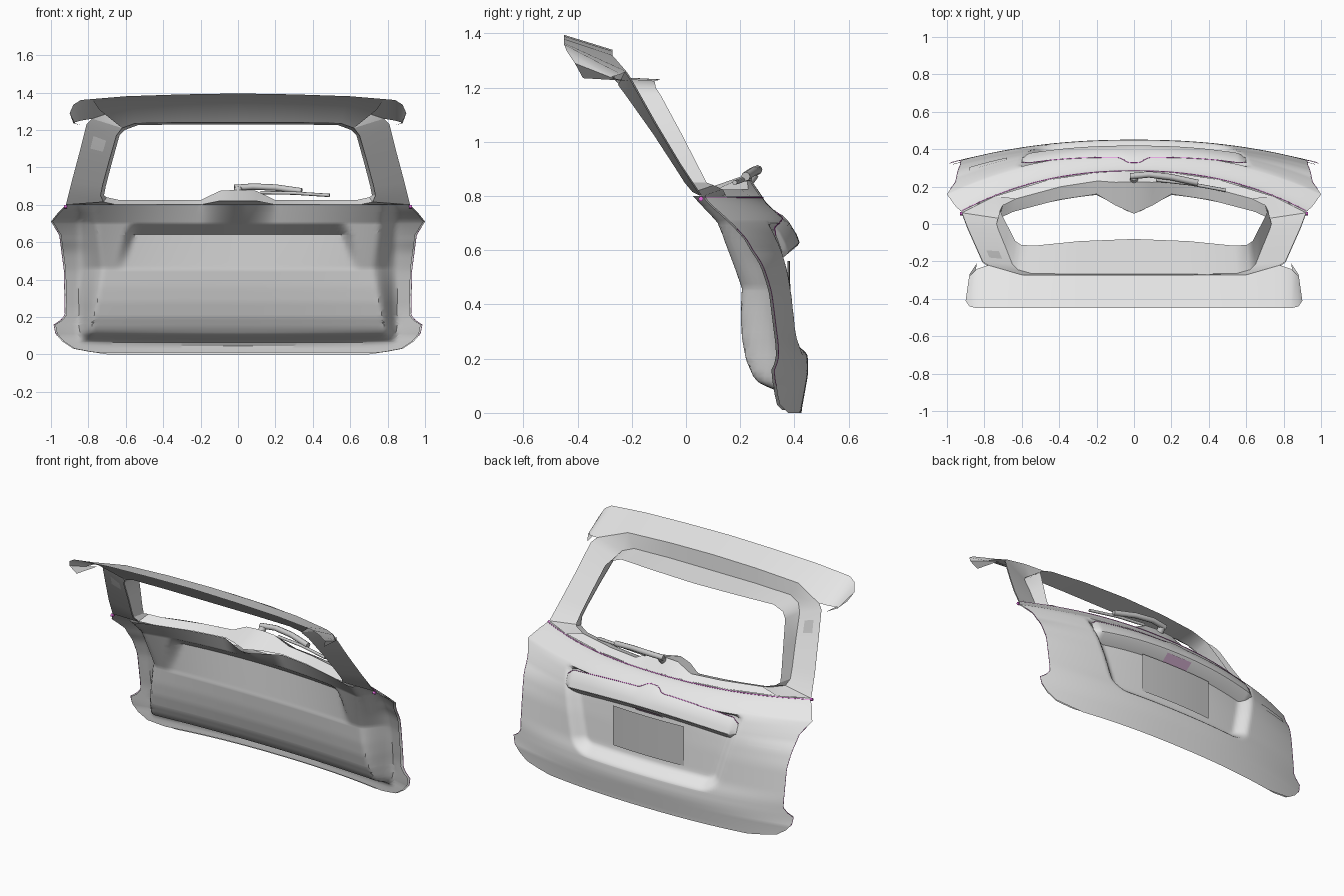
import bpy, bmesh, math
from mathutils import Vector

cube = bpy.data.objects.get("Cube")
if cube:
    bpy.data.objects.remove(cube, do_unlink=True)


def material(name, rgb):
    m = bpy.data.materials.new(name)
    m.use_nodes = True
    m.diffuse_color = (*rgb, 1)
    m.node_tree.nodes["Principled BSDF"].inputs["Base Color"].default_value = (*rgb, 1)
    return m


BODY = material("body grey", (0.8, 0.8, 0.8))
TRIM = material("trim grey", (0.58, 0.58, 0.58))
SEAM = material("magenta seam", (0.8, 0.15, 0.75))
LAMP = material("lamp pink", (0.95, 0.62, 0.92))


def smooth(obj, angle=32):
    bpy.ops.object.select_all(action="DESELECT")
    obj.select_set(True)
    bpy.context.view_layer.objects.active = obj
    bpy.ops.object.shade_smooth_by_angle(angle=math.radians(angle))


def sheet(name, rows, mat, facing=(0, 1, 0)):
    """Skin a grid of points, turned towards the given direction."""
    bm = bmesh.new()
    grid = [[bm.verts.new(p) for p in row] for row in rows]
    for a, b in zip(grid, grid[1:]):
        for i in range(len(a) - 1):
            bm.faces.new((a[i], a[i + 1], b[i + 1], b[i]))
    bmesh.ops.remove_doubles(bm, verts=bm.verts, dist=0.0005)
    bm.normal_update()
    total = sum((f.normal * f.calc_area() for f in bm.faces), Vector())
    if total.dot(Vector(facing)) < 0:
        bmesh.ops.reverse_faces(bm, faces=bm.faces)
    mesh = bpy.data.meshes.new(name)
    bm.to_mesh(mesh)
    bm.free()
    obj = bpy.data.objects.new(name, mesh)
    bpy.context.collection.objects.link(obj)
    mesh.materials.append(mat)
    smooth(obj)


def tube(name, points, radius, mat):
    curve = bpy.data.curves.new(name, "CURVE")
    curve.dimensions = "3D"
    curve.bevel_depth = radius
    curve.bevel_resolution = 2
    curve.use_fill_caps = True
    spline = curve.splines.new("POLY")
    spline.points.add(len(points) - 1)
    for p, co in zip(spline.points, points):
        p.co = (*co, 1)
    obj = bpy.data.objects.new(name, curve)
    bpy.context.collection.objects.link(obj)
    curve.materials.append(mat)


def mirrored(half):
    return [(-x, y, z) for x, y, z in reversed(half[1:])] + half


def spread(a, b, n):
    return [a + (b - a) * i / n for i in range(n + 1)]


def mix(a, b, t):
    return a + (b - a) * t


def step(a, b, v):
    t = min(1, max(0, (v - a) / (b - a)))
    return t * t * (3 - 2 * t)


def along(table, v):
    for (a, p), (b, q) in zip(table, table[1:]):
        if v <= b:
            return mix(p, q, max(0, (v - a) / (b - a)))
    return table[-1][1]


def soft(table, v):
    return sum(along(table, v + d) for d in (-.024, -.012, 0, .012, .024)) / 5


# Outer skin: outline, bow span, centre depth and edge depth by height
WIDTH = [(0, .7), (.015, .8), (.03, .88), (.07, .94), (.11, .975), (.16, .985), (.18, .95),
         (.21, .925), (.45, .93), (.64, .955), (.71, 1), (.76, .96), (.8, .92)]
SPAN = [(0, .85), (.1, .95), (.6, .95), (.71, 1), (.8, .92)]
CENTRE = [(0, .425), (.15, .452), (.23, .448), (.28, .432), (.45, .422), (.6, .41), (.7, .38),
          (.77, .3), (.8, .275)]
EDGE = [(0, .35), (.12, .335), (.25, .335), (.45, .31), (.55, .28), (.64, .22), (.71, .16), (.8, .06)]


def skin(x, z):
    c = soft(CENTRE, z)
    return c - (c - soft(EDGE, z)) * (abs(x) / along(SPAN, z)) ** 2.25


def belt(x):
    return skin(x, .8)


def outer(x, z):
    # Recess with rounded lower corners
    side = (abs(x) - mix(.4, .5, (z - .27) / .38)) / .12
    base = (.31 - z) / .1
    reach = math.hypot(max(0, side), max(0, base))
    return skin(x, z) - .055 * step(1, .3, reach) * step(.7, .67, z)


heights = sorted(set(spread(0, .8, 64) + [z for z, _ in WIDTH]))
sheet("outer_panel", [[(t * along(WIDTH, z), outer(t * along(WIDTH, z), z), z)
                       for t in spread(-1, 1, 110)] for z in heights], BODY)

# Inner trim with an upper recess, a lower roll and a wiper motor bulge
RIM = [(.02, .37), (.07, .335), (.1, .31), (.14, .28), (.2, .252), (.28, .234), (.36, .226),
       (.46, .226), (.7, .195), (.8, .165)]
BOW = [(.02, 0), (.07, .01), (.12, .06), (.46, .04), (.7, .14), (.8, .24)]


def inner(x, z):
    y = along(RIM, z) - along(BOW, z) * x * x
    recess = along([(.45, 0), (.64, .065), (.7, 0)], z)
    y += recess * min(1, max(0, (mix(.66, .6, (z - .45) / .2) - abs(x)) / .05))
    y -= .1 * max(0, (z - .7) / .1) * min(1, max(0, (.2 - abs(x)) / .17))
    start = along([(.12, .78), (.46, .71), (.8, .76)], z)
    wall = max(step(start, .86, abs(x)), step(.11, .05, z))
    return mix(y, skin(x, z) - .012, wall)


inner_heights = sorted(set(spread(.01, .8, 44) + [.45, .64, .7] + [z for z, _ in WIDTH[1:]]))
sheet("inner_trim", [[(x, inner(x, z), z) for t in spread(-1, 1, 110)
                      for x in [t * (along(WIDTH, z) - .008)]] for z in inner_heights],
      TRIM, (0, -1, 0))

# Window frame: outer border, opening edge and the flange standing out behind it
OPENING = [(0, 1.24), (.3, 1.24), (.55, 1.235), (.62, 1.21), (.65, 1.17), (.69, 1.03), (.725, .9),
           (.735, .85), (.72, .815), (.65, .8), (.4, .8), (.2, .8), (.1, .82), (0, .82)]
border = [(0, -.272, 1.34), (.3, -.272, 1.335), (.6, -.272, 1.32), (.78, -.22, 1.26),
          (.81, -.2, 1.23), (.85, -.11, 1.07), (.89, -.02, .92), (.905, .02, .86), (.92, .06, .8)]
border += [(x, belt(x), .8) for x in (.75, .45, .22, .1, 0)]
edge, lip = [], []
for x, z in OPENING:
    k = min(1, max(0, (1.24 - z) / .44))
    low = .17 - .25 * x * x - (.1 - .5 * x if z == .82 else 0)
    edge.append((x, mix(-.268, low, k), z))
    rise = .025 + .035 * step(.22, .06, x) if z < .83 else 0
    lip.append((x * .975, mix(-.08 - .13 * x * x, .24 - .25 * x * x, k), z - .01 * (z > 1.2) + rise))
loops = [mirrored(r) for r in (border, edge, lip)]
sheet("window_frame", loops[:2], BODY)
sheet("window_flange", loops[1:], BODY, (0, 0, 1))
sheet("window_ledge", [mirrored(r[:8:-1]) for r in (lip, border)], BODY, (0, 0, 1))
for side, name in ((-1, "right"), (1, "left")):
    sheet(name + "_pillar_lining", [[(side * x, y - .006, z) for x, y, z in r[3:9]]
                                    for r in (border, edge)], TRIM, (0, -1, 0))

# Roof spoiler with drooping side wings
front = [(0, -.45, 1.395), (.3, -.45, 1.39), (.6, -.45, 1.38), (.78, -.45, 1.365), (.84, -.45, 1.36),
         (.88, -.44, 1.335), (.9, -.41, 1.29), (.87, -.38, 1.235)]
rear = border[:4] + [(.84, -.24, 1.25), (.875, -.275, 1.24), (.88, -.27, 1.235), (.84, -.21, 1.225)]
sheet("roof_spoiler", [mirrored(front), mirrored(rear)], BODY, (0, 0, 1))
middle = [(x * .95, y + .11, z - .058) for x, y, z in front[:4]]
sheet("inner_header", [mirrored(front[:4]), mirrored(middle), mirrored(edge[:4])], TRIM, (0, -1, -1))

# Handle garnish over the recess, with a sloping underside
SECTION = [(.72, 0), (.702, .01), (.66, .016), (.63, .018), (.622, .012), (.575, -.055)]
rows = []
for h, out in SECTION:
    row = []
    for x in spread(-.6, .6, 80):
        fade = step(.6, .56, abs(x))
        lift = .025 * step(.09, .02, abs(x)) * (h > .7) - .04 * (x / .6) ** 2
        z = mix(.66, h, mix(.6, 1, fade)) + lift
        row.append((x, skin(x, z) + (out * fade if out > 0 else out), z))
    rows.append(row)
sheet("handle_garnish", rows, BODY)
tube("garnish_seam", rows[0], .002, SEAM)

# Lamp, number plate and badge
sheet("plate_lamp", [[(x, y, z) for x in (-.09, .09)] for y, z in ((.413, .611), (.36, .57))],
      LAMP, (0, 1, -1))
sheet("number_plate", [[(x, y - .15 * x * x, z) for x in spread(-.25, .25, 8)]
                       for y, z in ((.386, .31), (.384, .56))], TRIM)
sheet("side_badge", [[(x, outer(x, z) + .005, z) for x in spread(-.88, -.68, 10)]
                     for z in spread(.55, .585, 4)], BODY)

# Seams along the belt line and down both edges
tube("belt_seam", [(x, belt(x) + .003, .795) for x in spread(-.92, .92, 40)], .0025, SEAM)
for side, name in ((-1, "right"), (1, "left")):
    tube(name + "_edge_seam", [(side * along(WIDTH, z), skin(along(WIDTH, z), z), z)
                               for z in spread(.1, .68, 40)], .0012, SEAM)
    tube(name + "_belt_clip", [(side * .915, .055, .79), (side * .93, .055, .79)], .009, SEAM)

# Rear wiper
tube("wiper_pivot", [(0, .21, .83), (0, .25, .885)], .022, TRIM)
tube("wiper_arm", [(-.02, .255, .89), (.08, .265, .897), (.2, .25, .892), (.34, .22, .872)], .017, TRIM)
tube("wiper_blade", [(.12, .235, .865), (.3, .215, .862), (.49, .18, .85)], .009, TRIM)
